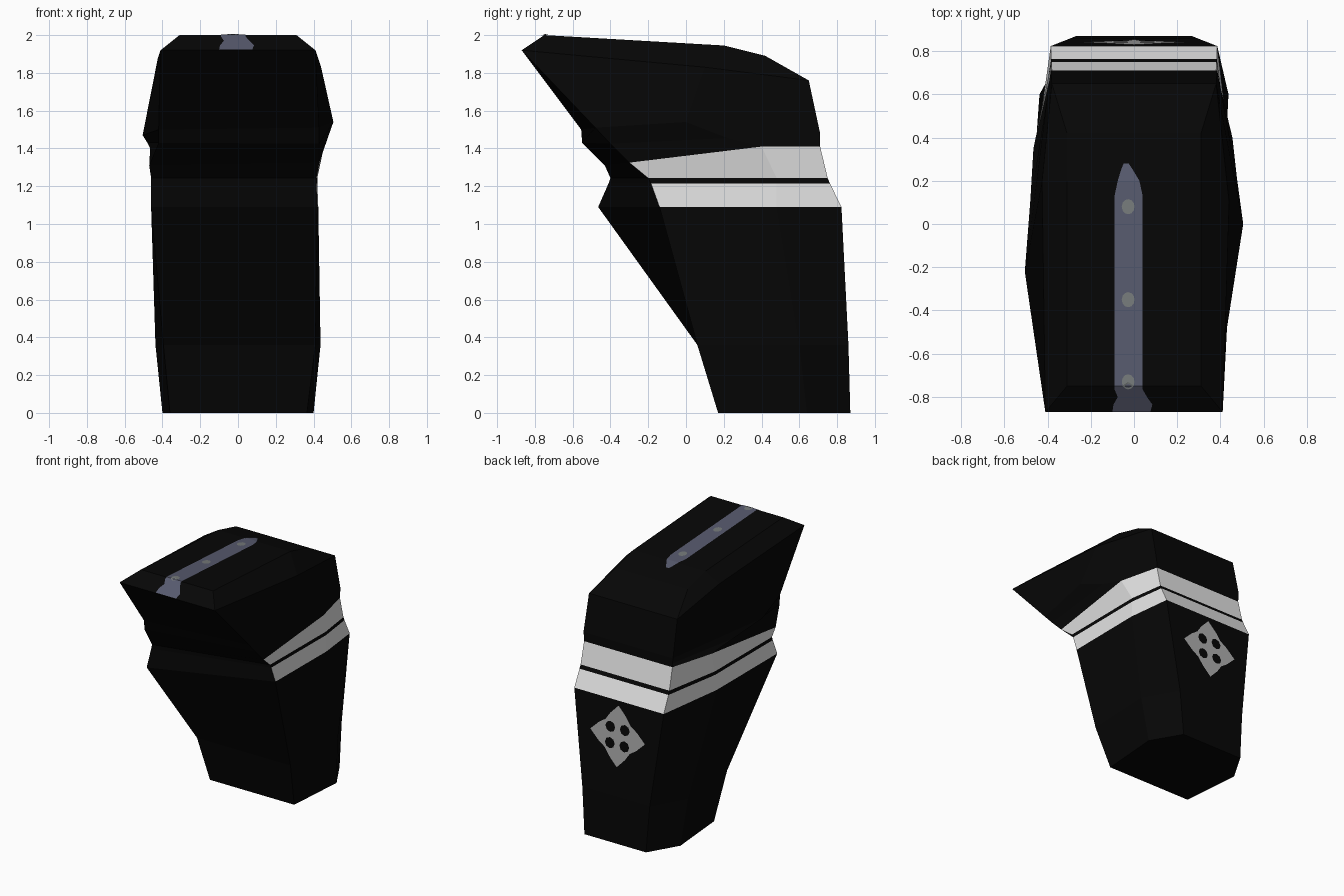
import bpy
import math

if "Cube" in bpy.data.objects:
    bpy.data.objects.remove(bpy.data.objects["Cube"])


def material(name, rgb):
    m = bpy.data.materials.new(name)
    m.diffuse_color = (*rgb, 1)
    m.use_nodes = True
    m.node_tree.nodes["Principled BSDF"].inputs["Base Color"].default_value = m.diffuse_color
    return m


BLACK = material("black", (0.0018, 0.0018, 0.0018))
PALE = material("pale grey", (0.78, 0.78, 0.78))
SLATE = material("slate blue", (0.095, 0.102, 0.155))
RIVET = material("rivet grey", (0.18, 0.195, 0.195))
MID = material("mid grey", (0.42, 0.42, 0.42))


def make(name, verts, faces, mats, rule=None):
    me = bpy.data.meshes.new(name)
    me.from_pydata(verts, [], faces)
    for m in mats:
        me.materials.append(m)
    if rule:
        for p in me.polygons:
            p.material_index = rule(p.index)
    me.update()
    ob = bpy.data.objects.new(name, me)
    bpy.context.collection.objects.link(ob)
    return ob


def mirror(p):
    return (-p[0], p[1], p[2])


def ring(fl, side, back, fr=None, side_l=None):
    """Six-sided section, counter-clockwise from the front left corner."""
    return [fl, fr or mirror(fl), side, back, mirror(back), side_l or mirror(side)]


def loft(name, rings, mats, cap_bottom=False, cap_top=False, rule=None):
    verts = [v for r in rings for v in r]
    faces = []
    for k in range(len(rings) - 1):
        for i in range(6):
            j = (i + 1) % 6
            faces.append((k * 6 + i, k * 6 + j, k * 6 + 6 + j, k * 6 + 6 + i))
    if cap_bottom:
        faces.append((5, 4, 3, 2, 1, 0))
    if cap_top:
        t = len(verts) - 6
        faces += [(t, t + 1, t + 2, t + 5), (t + 5, t + 2, t + 3, t + 4)]
    return make(name, verts, faces, mats, rule)


# Sections from the foot upwards
foot = ring((-.36, .17, 0), (.40, .64, 0), (.265, .87, 0), fr=(.365, .17, 0))
shin = ring((-.395, .06, .36), (.437, .6, .36), (.29, .86, .36), fr=(.41, .06, .36))
band0 = ring((-.46, -.465, 1.09), (.425, .48, 1.09), (.385, .823, 1.09),
             fr=(.42, -.14, 1.09), side_l=(-.46, .28, 1.09))
band1 = ring((-.46, -.41, 1.215), (.42, .48, 1.215), (.383, .762, 1.215),
             fr=(.415, -.185, 1.215), side_l=(-.46, .3, 1.215))
band2 = ring((-.46, -.40, 1.243), (.42, .48, 1.243), (.382, .75, 1.243),
             fr=(.415, -.2, 1.243), side_l=(-.46, .3, 1.243))
band3 = ring((-.47, -.43, 1.31), (.455, .4, 1.41), (.38, .71, 1.41),
             fr=(.43, -.3, 1.325), side_l=(-.465, .35, 1.40))
chin = ring((-.42, -.55, 1.43), (.475, .22, 1.455), (.381, .71, 1.44),
            fr=(.43, -.40, 1.425), side_l=(-.48, .1, 1.43))
waist = ring((-.42, -.555, 1.5), (.505, 0, 1.54), (.385, .71, 1.48),
             fr=(.43, -.48, 1.51), side_l=(-.505, -.22, 1.47))
shoulder = ring((-.41, -.87, 1.92), (.44, .1, 1.83), (.38, .65, 1.76),
                side_l=(-.425, .2, 1.875))
crown = ring((-.31, -.75, 2.0), (.31, .2, 1.945), (.31, .42, 1.89))

# Body parts; the bands are pale everywhere except on the front face
front_dark = lambda i: 1 if i % 6 == 0 else 0
loft("lower_shaft", [foot, shin, band0], [BLACK], cap_bottom=True)
loft("lower_band", [band0, band1], [PALE, BLACK], rule=front_dark)
loft("band_gap", [band1, band2], [BLACK])
loft("upper_band", [band2, band3], [PALE, BLACK], rule=front_dark)
loft("head", [band3, chin, waist, shoulder, crown], [BLACK], cap_top=True)


def top_z(y):
    """Height of the head's upper surface along its centre line."""
    pts = [(-.87, 1.92), (-.75, 2.0), (.2, 1.945), (.42, 1.89)]
    for (y0, z0), (y1, z1) in zip(pts, pts[1:]):
        if y <= y1:
            return z0 + (z1 - z0) * (y - y0) / (y1 - y0)
    return pts[-1][1]


# Strap along the top, flared at the front and pointed at the back
rows = [(-.87, -.10, .075), (-.835, -.095, .085), (-.80, -.075, .06), (-.765, -.09, .04),
        (-.75, -.09, .04), (.13, -.09, .04), (.2, -.075, .025), (.25, -.06, -.005),
        (.28, -.048, -.025)]
sv, sf = [], []
for y, xl, xr in rows:
    sv += [(xl, y, top_z(y) + .003), (xr, y, top_z(y) + .003)]
for k in range(0, len(sv) - 2, 2):
    sf.append((k, k + 1, k + 3, k + 2))
make("top_strap", sv, sf, [SLATE])


def disc(radii, place):
    """Fan with one corner per radius; place maps it into space."""
    n = len(radii)
    v = [place(0, 0)]
    for i, r in enumerate(radii):
        a = math.tau * i / n
        v.append(place(r * math.cos(a), r * math.sin(a)))
    return v, [(0, i + 1, (i + 1) % n + 1) for i in range(n)]


# Rivets on the strap
for k, yc in enumerate((.08, -.35, -.73)):
    v, f = disc([.035] * 12,
                lambda a, b: (-.027 + a * .85, yc + b, top_z(yc + b) + .006))
    make(f"rivet_{k + 1}", v, f, [RIVET])


# Pierced diamond ornament on the back face
def on_back(u, w, lift):
    z = .82 + w
    return (-u, .86 - (z - .36) * .0507 + lift, z)


v, f = disc([.235, .178, .152, .178] * 4, lambda u, w: on_back(u, w, .004))
make("back_ornament", v, f, [MID])
for k in range(4):
    t = math.pi / 4 + k * math.pi / 2
    v, f = disc([.042] * 8,
                lambda u, w: on_back(.088 * math.cos(t) + u, .088 * math.sin(t) + w, .008))
    make(f"ornament_hole_{k + 1}", v, f, [BLACK])
